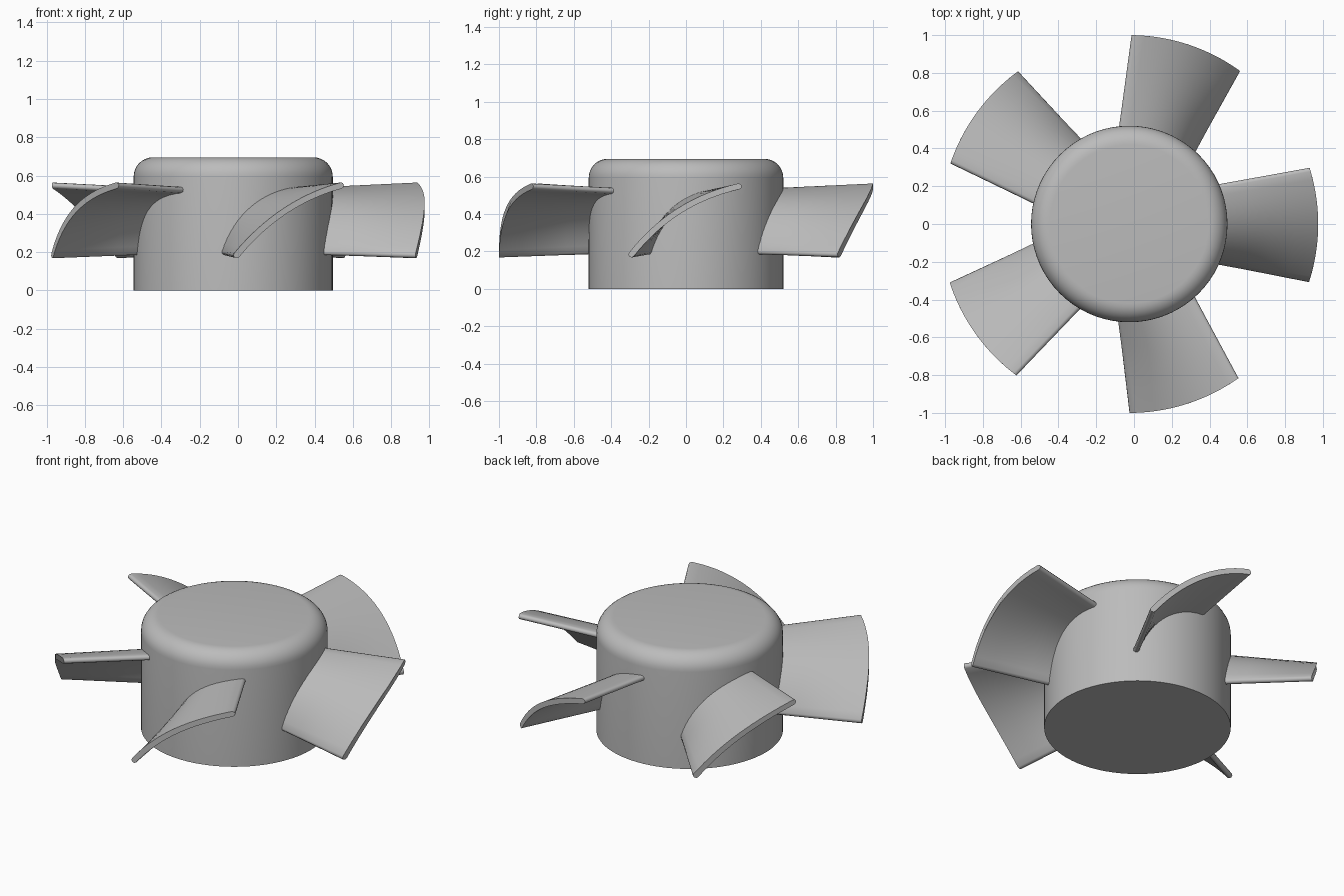
import bpy, bmesh, math
from mathutils import Matrix, Vector

cube = bpy.data.objects.get("Cube")
if cube:
    bpy.data.objects.remove(cube)

AXIS_X = -0.025          # rotor axis
HUB_R, HUB_H, FILLET = 0.52, 0.695, 0.1
TIP_R = 1.0
BLADES = 5

grey = bpy.data.materials.new("light_grey")
grey.use_nodes = True
grey.diffuse_color = (0.5, 0.5, 0.5, 1)
grey.node_tree.nodes["Principled BSDF"].inputs["Base Color"].default_value = grey.diffuse_color


def finish(bm, name, angle):
    bmesh.ops.recalc_face_normals(bm, faces=bm.faces)
    mesh = bpy.data.meshes.new(name)
    bm.to_mesh(mesh)
    bm.free()
    mesh.materials.append(grey)
    obj = bpy.data.objects.new(name, mesh)
    bpy.context.collection.objects.link(obj)
    bpy.ops.object.select_all(action='DESELECT')
    obj.select_set(True)
    bpy.context.view_layer.objects.active = obj
    bpy.ops.object.shade_smooth_by_angle(angle=math.radians(angle))
    return obj


def bridge(bm, a, b):
    for i in range(len(a)):
        j = (i + 1) % len(a)
        bm.faces.new((a[i], a[j], b[j], b[i]))


# Hub: cylinder with a rounded top rim
profile = [(HUB_R, 0)]
for i in range(9):
    a = math.pi / 2 * i / 8
    profile.append((HUB_R - FILLET + FILLET * math.cos(a), HUB_H - FILLET + FILLET * math.sin(a)))
bm = bmesh.new()
rings = []
for r, z in profile:
    angles = [math.tau * k / 72 for k in range(72)]
    rings.append([bm.verts.new((r * math.cos(a), r * math.sin(a), z)) for a in angles])
for low, high in zip(rings, rings[1:]):
    bridge(bm, low, high)
bm.faces.new(rings[0])
bm.faces.new(rings[-1])
finish(bm, "hub", 35).location.x = AXIS_X


def section(start, end, sag, half, steps=16):
    """Closed outline of a cambered plate with rounded edges, in (y, z)."""
    p, q = Vector(start), Vector(end)
    chord = q - p
    up = Vector((-chord.y, chord.x)).normalized()
    mids, normals = [], []
    for i in range(steps + 1):
        t = i / steps
        mids.append(p + chord * t + up * sag * 4 * t * (1 - t))
        along = chord + up * sag * 4 * (1 - 2 * t)
        normals.append(Vector((-along.y, along.x)).normalized())
    outline = [m + n * half for m, n in zip(mids, normals)]
    for turn in (-45, -90, -135):
        n = normals[-1].copy()
        n.rotate(Matrix.Rotation(math.radians(turn), 2))
        outline.append(mids[-1] + n * half)
    outline += [m - n * half for m, n in zip(reversed(mids), reversed(normals))]
    for turn in (135, 90, 45):
        n = normals[0].copy()
        n.rotate(Matrix.Rotation(math.radians(turn), 2))
        outline.append(mids[0] + n * half)
    return outline


# Blades: loft from the root section to the wider tip section
root = section((-0.20, 0.20), (0.195, 0.525), 0.085, 0.016)
tip = section((-0.292, 0.184), (0.282, 0.548), 0.06, 0.016)
for k in range(BLADES):
    bm = bmesh.new()
    loops = []
    for f in (-0.1, 0.25, 0.5, 0.75, 1):
        r = HUB_R + (TIP_R - HUB_R) * f
        pts = [a.lerp(b, f) if f >= 0 else a + (b - a) * f for a, b in zip(root, tip)]
        loops.append([bm.verts.new((math.sqrt(r * r - p.x ** 2), p.x, p.y)) for p in pts])
    for a, b in zip(loops, loops[1:]):
        bridge(bm, a, b)
    bm.faces.new(loops[0])
    bm.faces.new(loops[-1])
    blade = finish(bm, f"blade_{k + 1}", 50)
    blade.location.x = AXIS_X
    blade.rotation_euler.z = math.tau * k / BLADES
